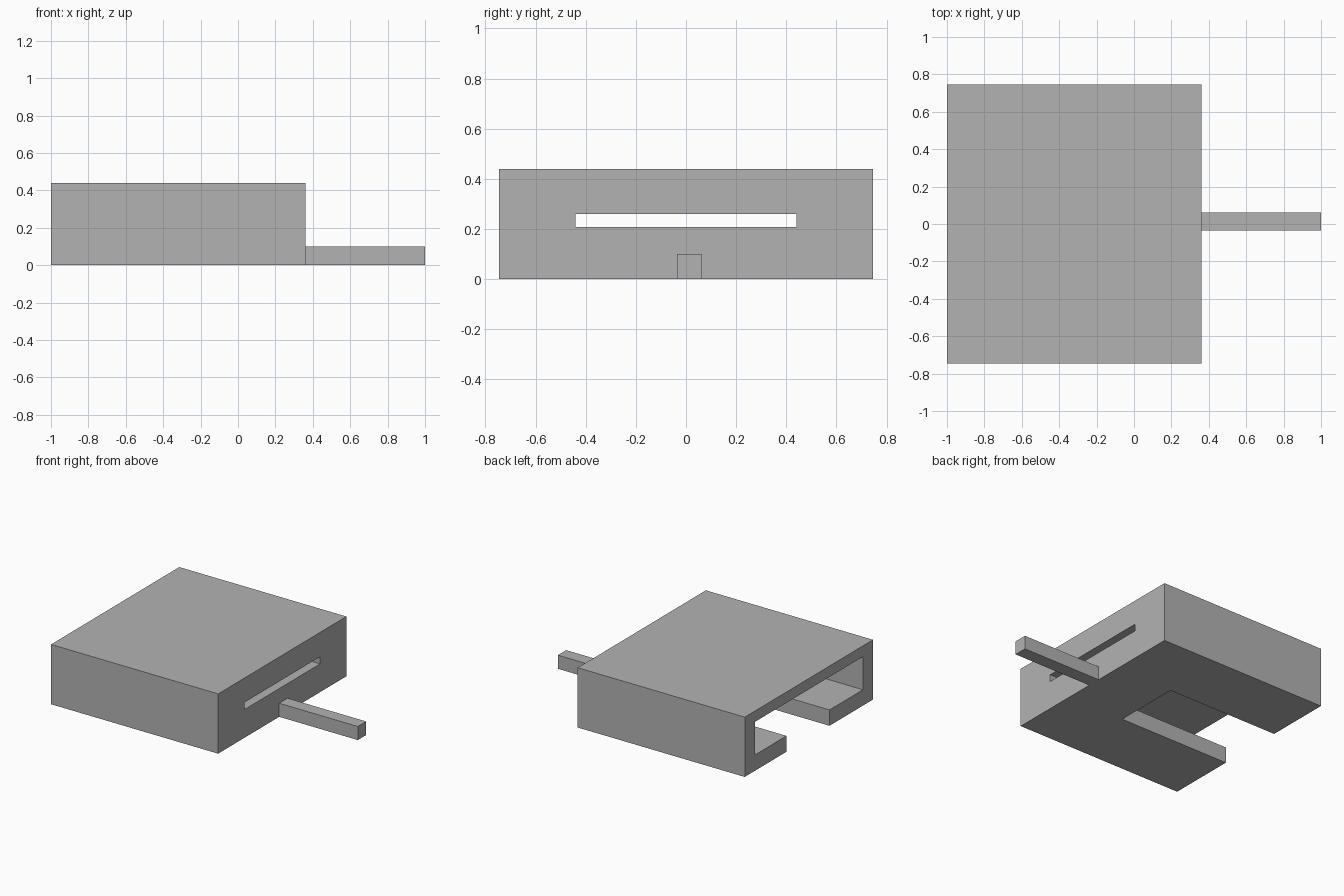
import bpy
from mathutils import Vector

if "Cube" in bpy.data.objects:
    bpy.data.objects.remove(bpy.data.objects["Cube"], do_unlink=True)

grey = bpy.data.materials.new("plain grey")
grey.use_nodes = True
colour = (0.45, 0.45, 0.45, 1)
grey.diffuse_color = colour
grey.node_tree.nodes["Principled BSDF"].inputs["Base Color"].default_value = colour


def box(name, low, high):
    """Box between two opposite corners."""
    low, high = Vector(low), Vector(high)
    bpy.ops.mesh.primitive_cube_add(size=1, location=(low + high) / 2)
    ob = bpy.context.object
    ob.name = name
    ob.scale = high - low
    bpy.ops.object.transform_apply(location=False, rotation=False, scale=True)
    ob.data.materials.append(grey)
    return ob


def cut(target, name, low, high):
    """Cut a box-shaped hole out of the target and discard the cutter."""
    cutter = box(name, low, high)
    mod = target.modifiers.new(name, "BOOLEAN")
    mod.operation = "DIFFERENCE"
    mod.solver = "EXACT"
    mod.object = cutter
    bpy.context.view_layer.objects.active = target
    bpy.ops.object.modifier_apply(modifier=mod.name)
    bpy.data.objects.remove(cutter, do_unlink=True)


back, face = -1.0, 0.36      # ends of the housing
half, height = 0.745, 0.44
wall = 0.117
past = back - 0.1            # cutters overshoot the open end

# Hollow housing, open at one end
housing = box("housing", (back, -half, 0), (face, half, height))
cut(housing, "cavity", (past, wall - half, wall), (face - wall, half - wall, 0.36))

# Slot through the floor, running in from the open end
cut(housing, "floor_slot", (past, -0.24, -0.1), (-0.10, 0.26, 0.2))

# Narrow slit through the end wall
cut(housing, "end_slit", (0.1, -0.44, 0.208), (face + 0.1, 0.44, 0.26))

# Bar sticking out from the end wall
box("bar", (face, -0.035, 0), (1, 0.062, 0.1))
